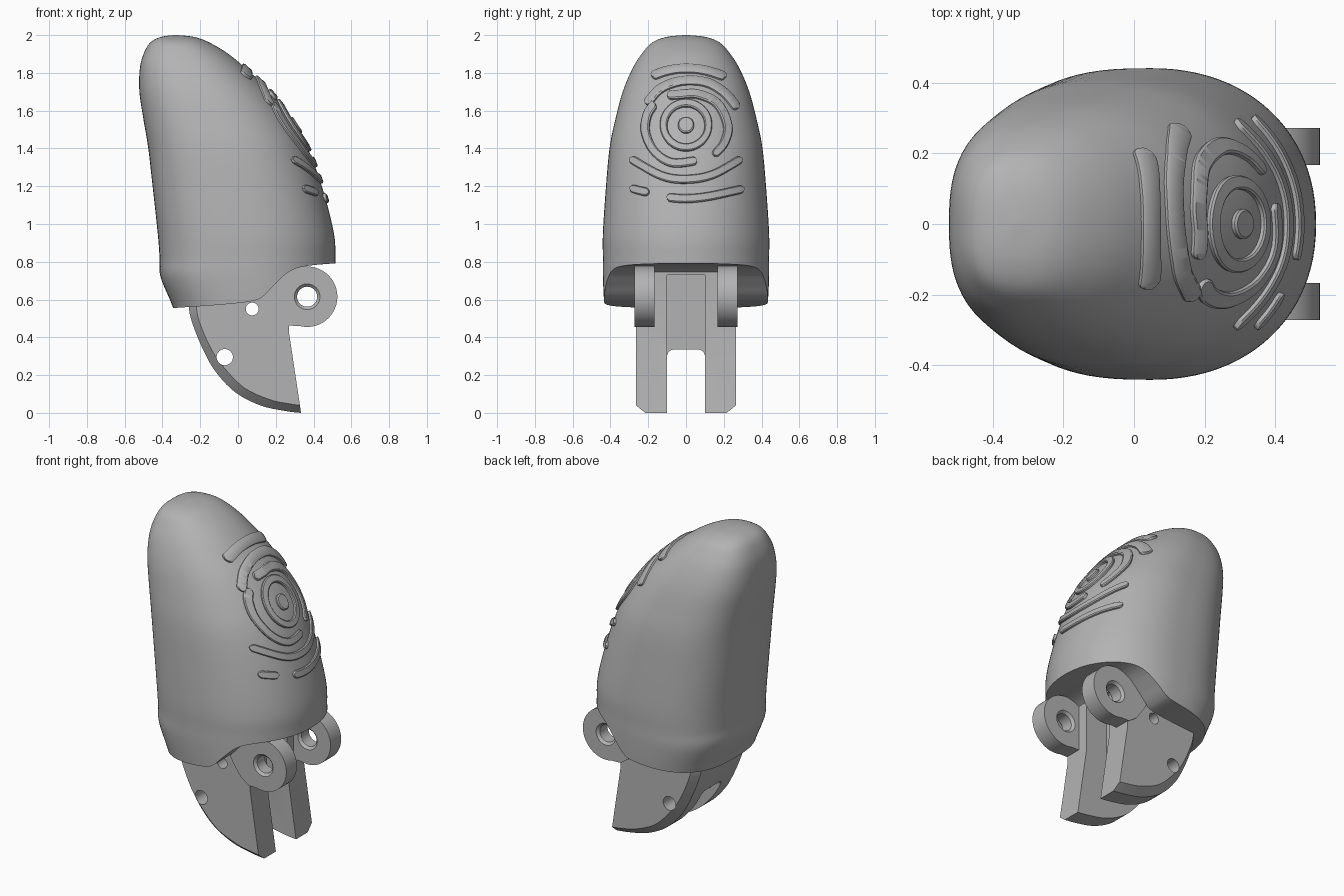
import bpy, bmesh
from math import sin, cos, pi, radians, copysign, sqrt
from mathutils import Vector
from mathutils.bvhtree import BVHTree

if "Cube" in bpy.data.objects:
    bpy.data.objects.remove(bpy.data.objects["Cube"])

grey = bpy.data.materials.new("plain grey")
grey.use_nodes = True
grey.diffuse_color = (0.45, 0.45, 0.45, 1)
grey.node_tree.nodes["Principled BSDF"].inputs["Base Color"].default_value = (0.45, 0.45, 0.45, 1)


def spline(keys, steps):
    """Smooth curve through key tuples of any size."""
    out = []
    for i in range(len(keys) - 1):
        a, b, c, d = (keys[max(0, min(len(keys) - 1, i + k))] for k in (-1, 0, 1, 2))
        for s in range(steps):
            t = s / steps
            out.append(tuple(q + t / 2 * (r - p + t * (2 * p - 5 * q + 4 * r - u + t * (3 * (q - r) + u - p)))
                             for p, q, r, u in zip(a, b, c, d)))
    return out + [tuple(keys[-1])]


def loft(name, rings, closed=False):
    """Skin a list of equal closed rings; cap the ends unless the loft is closed."""
    bm = bmesh.new()
    loops = [[bm.verts.new(p) for p in ring] for ring in rings]
    n = len(loops[0])
    for a, b in zip(loops, loops[1:] + (loops[:1] if closed else [])):
        if a is loops[-1] and not closed:
            break
        for i in range(n):
            j = (i + 1) % n
            bm.faces.new((a[i], a[j], b[j], b[i]))
    if not closed:
        bm.faces.new(loops[0])
        bm.faces.new(loops[-1])
    bmesh.ops.recalc_face_normals(bm, faces=bm.faces)
    mesh = bpy.data.meshes.new(name)
    bm.to_mesh(mesh)
    bm.free()
    mesh.materials.append(grey)
    obj = bpy.data.objects.new(name, mesh)
    bpy.context.collection.objects.link(obj)
    return obj


def prism(name, outline, y0, y1):
    return loft(name, [[(x, y, z) for x, z in outline] for y in (y0, y1)])


def circle(x, z, r, n=40):
    return [(x + r * cos(2 * pi * i / n), z + r * sin(2 * pi * i / n)) for i in range(n)]


def activate(obj):
    bpy.ops.object.select_all(action='DESELECT')
    obj.select_set(True)
    bpy.context.view_layer.objects.active = obj


def cut(obj, cutter):
    cutter.hide_render = True
    mod = obj.modifiers.new("cut", 'BOOLEAN')
    mod.operation, mod.solver, mod.object = 'DIFFERENCE', 'EXACT', cutter
    activate(obj)
    bpy.ops.object.modifier_apply(modifier=mod.name)


def smooth(obj, angle=35):
    activate(obj)
    bpy.ops.object.shade_smooth_by_angle(angle=radians(angle))


# Fingertip shell: height, left edge, right edge, half depth
rows = [(.45, -.32, .515, .42), (.56, -.345, .515, .432), (.72, -.41, .515, .44), (.82, -.415, .515, .44),
        (.95, -.425, .508, .44), (1.18, -.45, .45, .425), (1.4, -.475, .37, .405), (1.55, -.5, .285, .375),
        (1.7, -.522, .17, .335), (1.82, -.52, .045, .285), (1.9, -.5, -.05, .235), (1.96, -.465, -.15, .18),
        (1.99, -.41, -.23, .105), (2, -.34, -.32, .012)]


def slice_ring(z, left, right, b, n=96):
    ring = []
    for i in range(n):
        c, s = cos(2 * pi * i / n), sin(2 * pi * i / n)
        e = 2 / (2.15 if c > 0 else 2.7)
        ring.append(((left + right) / 2 + (right - left) / 2 * copysign(abs(c) ** e, c),
                     b * copysign(abs(s) ** e, s), z))
    return ring


shell = loft("fingertip_shell", [slice_ring(*r) for r in spline(rows, 5)])
surface = BVHTree.FromPolygons([v.co.copy() for v in shell.data.vertices],
                               [tuple(p.vertices) for p in shell.data.polygons])

# Underside with the arched opening over the knuckle
underside = [(-.345, .555), (-.1, .572), (.065, .59), (.13, .615), (.195, .68), (.275, .75), (.38, .78), (.6, .797)]
opening = prism("opening_cutter", spline(underside, 5) + [(.6, .2), (-.8, .2), (-.8, .535)], -.8, .8)
cut(shell, opening)

# Central groove, shared by the shell and the tongue
groove = prism("groove_cutter", [(.12, .3), (.9, .3), (.9, .73), (.12, .73)], -.1, .1)
cut(shell, groove)
smooth(shell)

# Tongue with chamfered outer curve
outer = [(-.26, .7), (-.26, .56), (-.24, .47), (-.185, .335), (-.12, .22), (-.016, .11), (.117, .04), (.25, .01), (.333, 0)]
inner = [(-.22, .7), (-.22, .56), (-.2, .47), (-.14, .335), (-.07, .235), (.037, .13), (.17, .07), (.26, .05), (.328, .04)]
back_edge = [(.27, .425), (.27, .82), (-.1, .82)]
tongue = loft("tongue", [[(x, y, z) for x, z in spline(path, 5) + back_edge]
                         for y, path in ((-.265, inner), (-.215, outer), (.215, outer), (.265, inner))])
cut(tongue, groove)

# Slot dividing the tongue into two blades, with rounded top corners
corner = [(.065 + .035 * cos(a * pi / 12), .3 + .035 * sin(a * pi / 12)) for a in range(7)]
slot_profile = [(.1, -.2)] + corner + [(-y, z) for y, z in reversed(corner)] + [(-.1, -.2)]
slot = loft("slot_cutter", [[(x, y, z) for y, z in slot_profile] for x in (-.8, .8)])
cut(tongue, slot)
cutters = [opening, groove, slot]
for x, z, r in ((.075, .55, .034), (-.07, .295, .043)):
    pin = prism("pin_hole_cutter", circle(x, z, r), -.5, .5)
    cut(tongue, pin)
    cutters.append(pin)
smooth(tongue, 25)

# Knuckle ears with chamfered pin holes
EX, EZ, ER = .366, .615, .16
ear_outline = [(EX + ER * cos(radians(a)), EZ + ER * sin(radians(a))) for a in range(-105, 91, 5)]
ear_outline += [(.3, .8), (.2, .8), (.195, .68), (.135, .615), (.16, .57), (.21, .5), (.265, .462)]
for side, label in ((1, "back"), (-1, "front")):
    ear = prism(label + "_knuckle_ear", ear_outline, side * .167, side * .272)
    levels = ((.15, .075), (.167, .068), (.182, .053), (.257, .053), (.272, .068), (.29, .075))
    bore = loft("bore_cutter", [[(x, side * y, z) for x, z in circle(EX, EZ, r)] for y, r in levels])
    cut(ear, bore)
    cutters.append(bore)
    smooth(ear)

for c in cutters:
    bpy.data.objects.remove(c)

# Raised print ridges on the pad
CZ = 1.52


def on_pad(y, z, lift):
    hit, normal, _, _ = surface.ray_cast(Vector((2, y, z)), Vector((-1, 0, 0)))
    if normal.x < 0:
        normal = -normal
    return hit + normal * lift


def resample(points, step=.005):
    out, carry = [Vector(points[0])], 0
    for a, b in zip(points, points[1:]):
        a, b = Vector(a), Vector(b)
        length, d = (b - a).length, step - carry
        while d < length:
            out.append(a.lerp(b, d / length))
            d += step
        carry = length - (d - step)
    return out


def ridge(name, keys, closed=False, half=.022):
    pts = resample(spline(keys, 16))
    if closed:
        pts.pop()
    rings = []
    for i, p in enumerate(pts):
        before = pts[i - 1] if closed or i else p
        after = pts[(i + 1) % len(pts)] if closed or i + 1 < len(pts) else p
        t = (after - before).normalized()
        side = Vector((-t.y, t.x))
        near_end = 1 if closed else min(1, min(i, len(pts) - 1 - i) * .005 / half)
        w = half * max(.2, sqrt(1 - (1 - near_end) ** 2))
        rings.append([on_pad(*(p + side * w * k), h)
                      for k, h in ((-1, -.02), (-1, .01), (-.75, .015), (.75, .015), (1, .01), (1, -.02))])
    smooth(loft(name, rings, closed))


def polar(*keys):
    return [(r * cos(radians(a)), CZ + r * sin(radians(a))) for a, r in keys]


dot = [[on_pad(r * cos(i * pi / 16), CZ + r * sin(i * pi / 16), h) for i in range(32)]
       for r, h in ((.042, -.02), (.042, .01), (.036, .015))]
smooth(loft("print_dot", dot))
ridge("print_ring", polar(*[(a, .117) for a in range(0, 361, 15)]), True, .019)
ridge("print_inner_left_arc", polar((145, .2), (165, .21), (190, .215), (220, .215), (250, .21), (288, .195)))
ridge("print_inner_right_arc", polar((122, .185), (100, .165), (70, .175), (35, .2), (0, .218), (-25, .22), (-48, .215)))
ridge("print_outer_arc", polar((152, .235), (125, .235), (95, .235), (65, .25), (40, .265), (18, .285)))
ridge("print_top_bar", [(-.18, 1.78), (-.09, 1.81), (.0, 1.82), (.1, 1.81), (.21, 1.775)])
ridge("print_lower_arc", [(-.29, 1.345), (-.13, 1.255), (0, 1.235), (.14, 1.26), (.29, 1.345)])
ridge("print_short_bar", [(-.29, 1.19), (-.24, 1.175), (-.19, 1.165)])
ridge("print_bottom_bar", [(-.1, 1.14), (.0, 1.133), (.12, 1.145), (.3, 1.185)])
